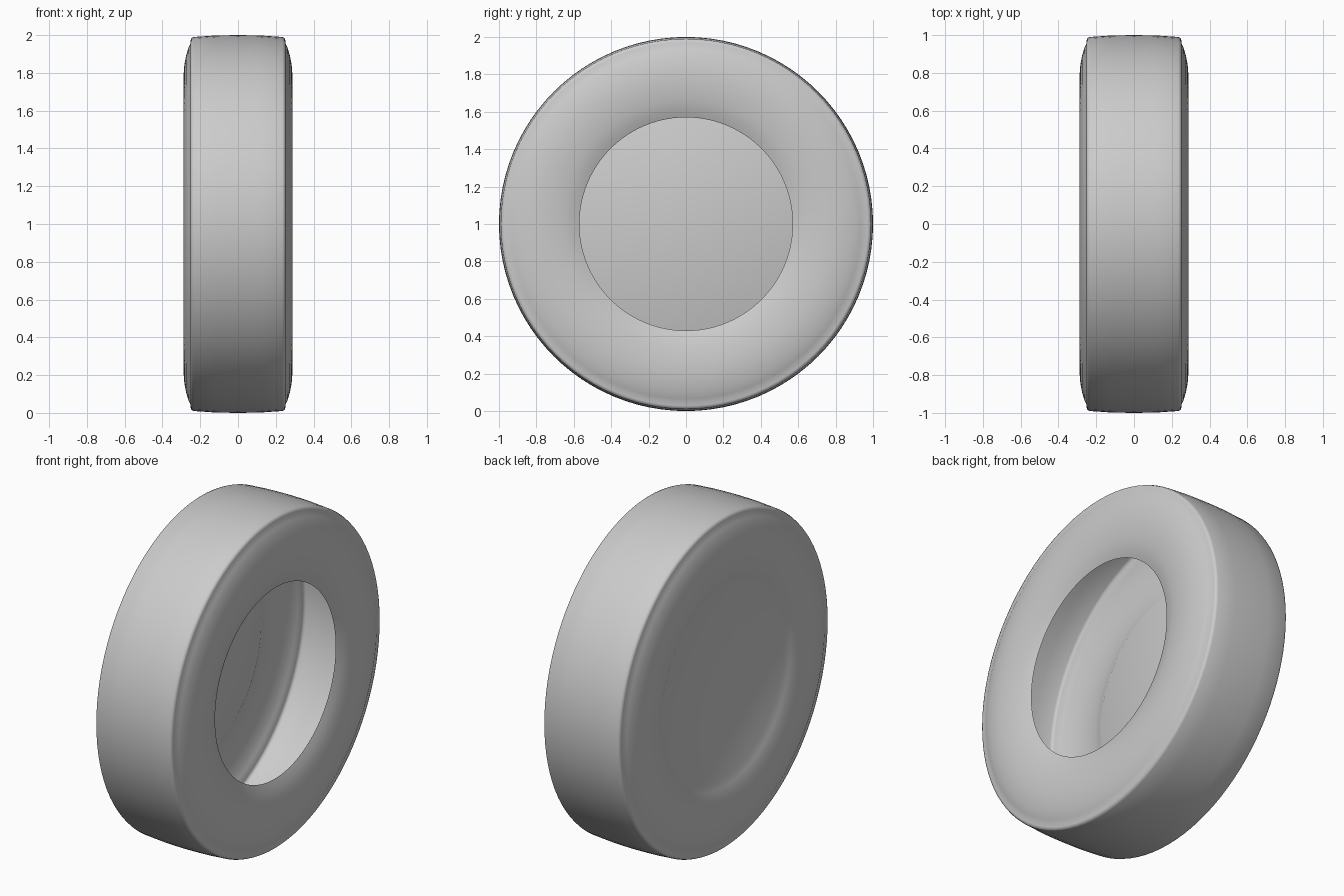
import bpy, bmesh, math

if "Cube" in bpy.data.objects:
    bpy.data.objects.remove(bpy.data.objects["Cube"])

SEG = 96
# Half profile (x, radius) from tread centre to the rim opening
half = [(0, 1.0), (0.12, 0.998), (0.235, 0.99), (0.247, 0.985), (0.251, 0.972),
        (0.252, 0.955), (0.262, 0.935), (0.274, 0.895), (0.284, 0.845),
        (0.288, 0.79), (0.286, 0.73), (0.277, 0.66), (0.264, 0.61), (0.247, 0.57)]
profile = [(-x, r) for x, r in reversed(half[1:])] + half

grey = bpy.data.materials.new("light grey")
grey.diffuse_color = (0.6, 0.6, 0.6, 1)
grey.use_nodes = True
grey.node_tree.nodes["Principled BSDF"].inputs["Base Color"].default_value = grey.diffuse_color

# Hollow tyre shell: open on +x, closed by a flat disc on -x
bm = bmesh.new()
rings = []
for x, r in profile:
    rings.append([bm.verts.new((x, r * math.cos(2 * math.pi * i / SEG),
                                1 + r * math.sin(2 * math.pi * i / SEG)))
                  for i in range(SEG)])
for a, b in zip(rings, rings[1:]):
    for i in range(SEG):
        j = (i + 1) % SEG
        bm.faces.new((a[i], a[j], b[j], b[i]))
bm.faces.new(rings[0][::-1])
bmesh.ops.recalc_face_normals(bm, faces=bm.faces)
# Outward normals: the closing disc must face -x
disc = max(bm.faces, key=lambda f: len(f.verts))
if disc.normal.x > 0:
    bmesh.ops.reverse_faces(bm, faces=bm.faces)
for f in bm.faces:
    f.smooth = True

mesh = bpy.data.meshes.new("tyre")
bm.to_mesh(mesh)
bm.free()
mesh.materials.append(grey)
tyre = bpy.data.objects.new("tyre", mesh)
bpy.context.collection.objects.link(tyre)
